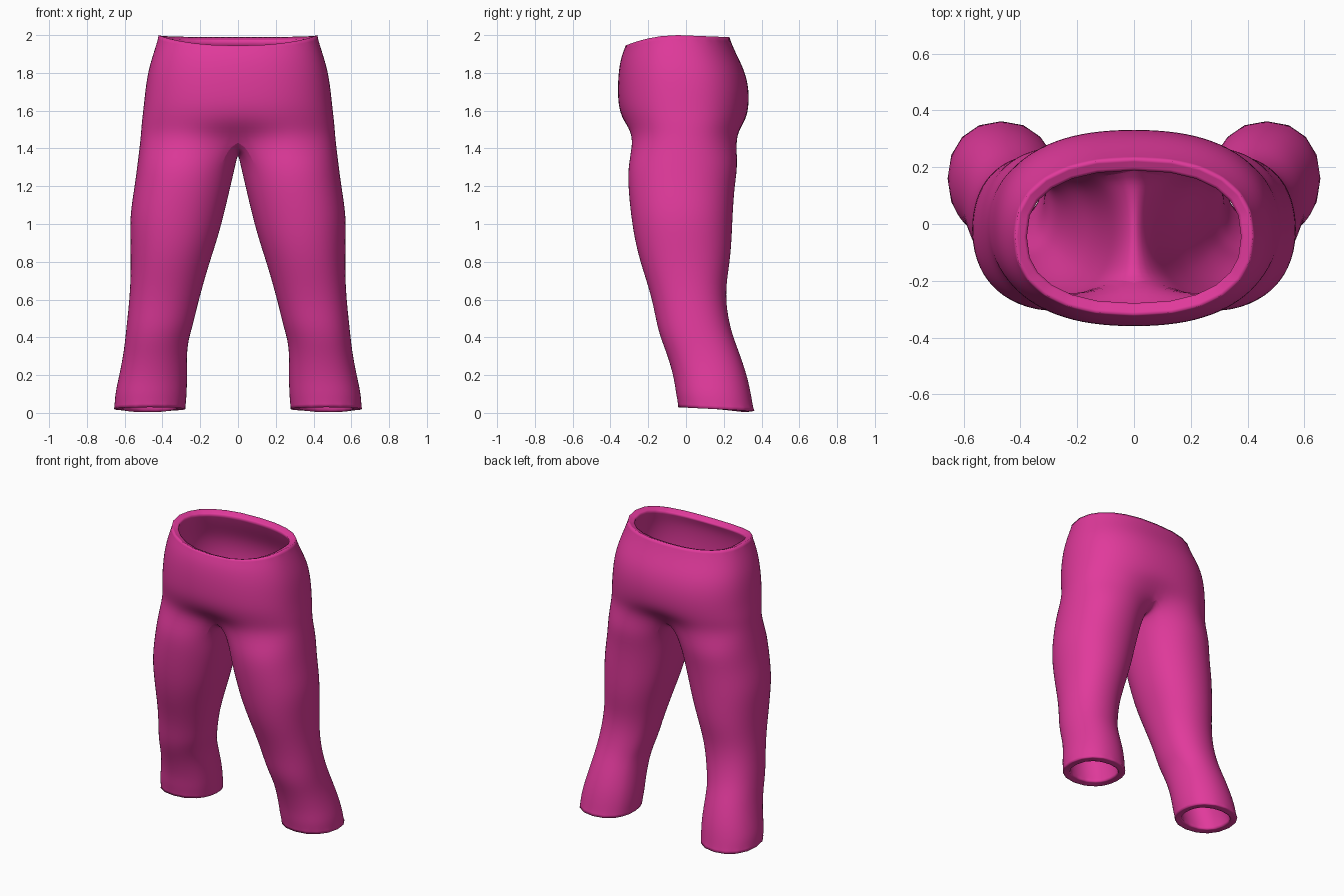
import bpy
import bmesh
from math import sin, cos, radians

default_cube = bpy.data.objects.get("Cube")
if default_cube:
    bpy.data.objects.remove(default_cube, do_unlink=True)

ARC_STEPS = 12      # outer segments of one half of the hips
BRIDGE_STEPS = 6    # segments along the crotch seam


def make_material(name, colour):
    material = bpy.data.materials.new(name)
    material.use_nodes = True
    material.diffuse_color = colour
    shader = next(n for n in material.node_tree.nodes if n.type == "BSDF_PRINCIPLED")
    shader.inputs["Base Color"].default_value = colour
    shader.inputs["Roughness"].default_value = 0.7
    return material


def rounded(value, power):
    """Signed power, which squares off an ellipse."""
    return (1 if value >= 0 else -1) * abs(value) ** power


def hip_arc(bm, z, half_width, front, back, tuck, rim_drop):
    """Half ring from front centre, round the left side, to back centre."""
    verts = []
    middle, depth = (front + back) / 2, (back - front) / 2
    for i in range(ARC_STEPS + 1):
        angle = radians(-90 + 180 * i / ARC_STEPS)
        s = rounded(sin(angle), 0.85)
        x = half_width * rounded(cos(angle), 0.85)
        if i in (0, ARC_STEPS):
            x = 0
        inward = tuck * max(0, 1 - x / 0.25)
        y = middle + s * (depth - inward)
        drop = rim_drop * (max(0, -s) ** 2 + 0.2 * max(0, s))
        verts.append(bm.verts.new((x, y, z - drop)))
    return verts


def leg_ring(bm, z, inner, outer, front, back):
    """Closed ring; its first part lines up with the hip arc."""
    angles = [-135 + 270 * i / ARC_STEPS for i in range(ARC_STEPS + 1)]
    angles += [135 + 90 * i / BRIDGE_STEPS for i in range(1, BRIDGE_STEPS)]
    verts = []
    for degrees in angles:
        a = radians(degrees)
        x = (inner + outer) / 2 + (outer - inner) / 2 * 1.01 * rounded(cos(a), 0.92)
        y = (front + back) / 2 + (back - front) / 2 * 1.01 * rounded(sin(a), 0.92)
        hem_tilt = 0.01 * sin(a) if z < 0.1 else 0
        verts.append(bm.verts.new((x, y, z - hem_tilt)))
    return verts


def join_rings(bm, upper, lower, closed):
    count = len(upper)
    for i in range(count if closed else count - 1):
        j = (i + 1) % count
        bm.faces.new((upper[i], lower[i], lower[j], upper[j]))


# Hips: height, half width, front, back, centre tuck, waistband dip
HIPS = [
    (2.00, 0.42, -0.32, 0.23, 0, 0.055),
    (1.91, 0.45, -0.345, 0.265, 0, 0.02),
    (1.81, 0.48, -0.36, 0.315, 0, 0),
    (1.71, 0.495, -0.365, 0.337, 0, 0),
    (1.61, 0.505, -0.36, 0.335, 0, 0),
    (1.53, 0.515, -0.335, 0.32, 0.01, 0),
    (1.45, 0.52, -0.315, 0.30, 0.08, 0),
]

# Legs: height, inner, outer, front, back
LEGS = [
    (1.32, 0.012, 0.535, -0.31, 0.28),
    (1.20, 0.04, 0.55, -0.31, 0.26),
    (1.05, 0.075, 0.575, -0.295, 0.25),
    (0.92, 0.11, 0.573, -0.275, 0.245),
    (0.80, 0.15, 0.57, -0.245, 0.235),
    (0.68, 0.185, 0.572, -0.205, 0.215),
    (0.57, 0.215, 0.58, -0.175, 0.215),
    (0.46, 0.24, 0.592, -0.155, 0.235),
    (0.38, 0.265, 0.60, -0.13, 0.26),
    (0.29, 0.272, 0.612, -0.095, 0.295),
    (0.18, 0.27, 0.635, -0.065, 0.33),
    (0.09, 0.272, 0.655, -0.055, 0.35),
    (0.02, 0.28, 0.655, -0.04, 0.36),
]

bm = bmesh.new()

# Left half of the hips
arcs = [hip_arc(bm, *row) for row in HIPS]
for upper, lower in zip(arcs, arcs[1:]):
    join_rings(bm, upper, lower, closed=False)

# Crotch seam, sagging between the back and front centre
seam_arc = arcs[-1]
start, end = seam_arc[-1].co.copy(), seam_arc[0].co.copy()
seam = []
for i in range(1, BRIDGE_STEPS):
    t = i / BRIDGE_STEPS
    point = start.lerp(end, t)
    point.z -= 0.075 * sin(radians(180 * t)) ** 0.7
    seam.append(bm.verts.new(point))

# Left leg
rings = [seam_arc + seam] + [leg_ring(bm, *row) for row in LEGS]
for upper, lower in zip(rings, rings[1:]):
    join_rings(bm, upper, lower, closed=True)

mesh = bpy.data.meshes.new("trousers")
bm.to_mesh(mesh)
bm.free()
mesh.materials.append(make_material("bright pink cloth", (0.75, 0.042, 0.33, 1)))
trousers = bpy.data.objects.new("trousers", mesh)
bpy.context.collection.objects.link(trousers)

# Mirror to the right half, give the cloth thickness, then smooth
mirror = trousers.modifiers.new("right half", "MIRROR")
mirror.use_clip = True
mirror.merge_threshold = 0.002

cloth = trousers.modifiers.new("cloth thickness", "SOLIDIFY")
cloth.thickness = 0.045
cloth.offset = -1
cloth.edge_crease_rim = 1
cloth.edge_crease_outer = 1
cloth.edge_crease_inner = 1

smooth = trousers.modifiers.new("soft cloth", "SUBSURF")
smooth.levels = 2
smooth.render_levels = 2

bpy.ops.object.select_all(action="DESELECT")
trousers.select_set(True)
bpy.context.view_layer.objects.active = trousers
bpy.ops.object.shade_smooth_by_angle(angle=radians(40))
